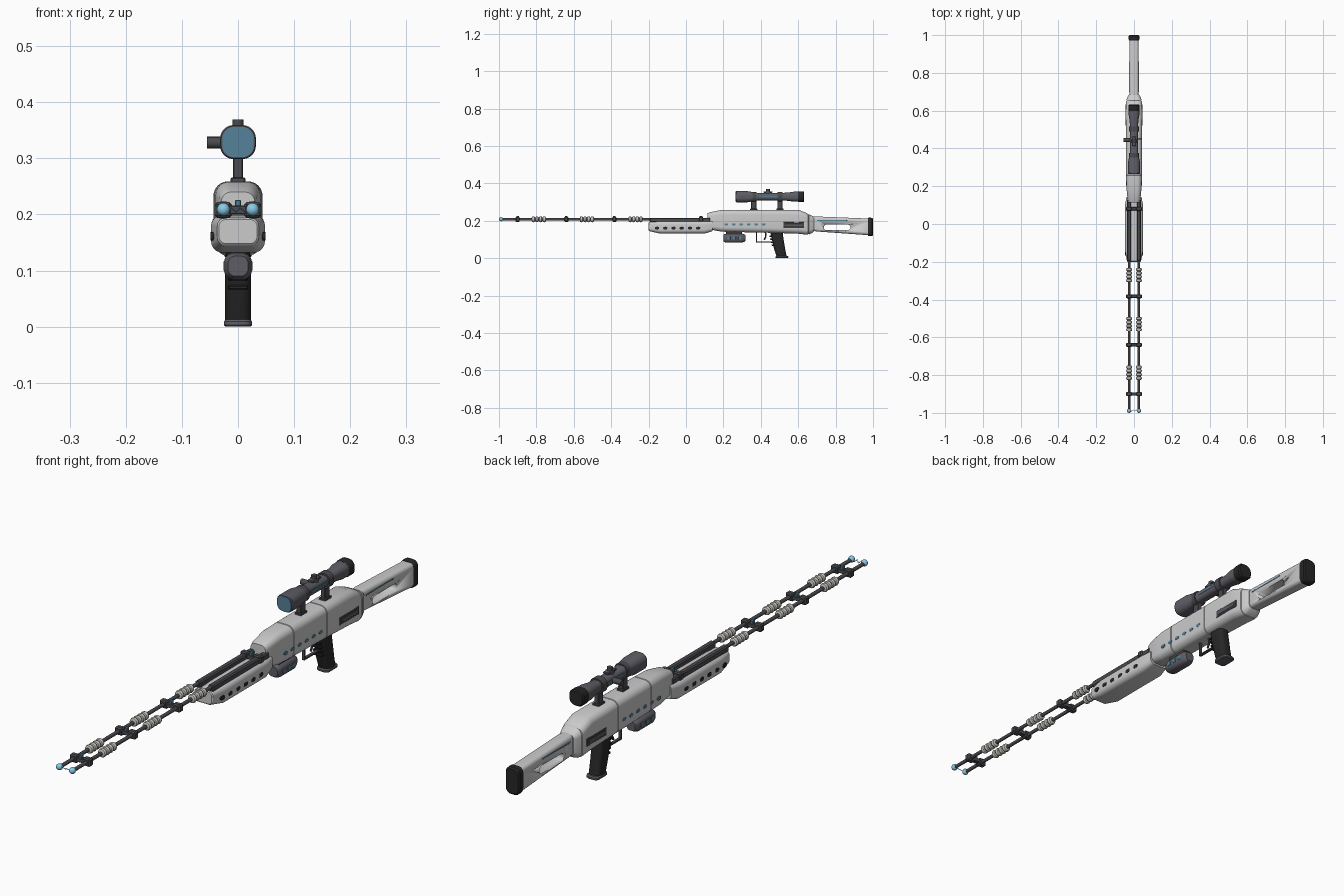
import bpy, bmesh, math
from mathutils import Vector

if "Cube" in bpy.data.objects:
    bpy.data.objects.remove(bpy.data.objects["Cube"])


def mat(name, r, g, b):
    m = bpy.data.materials.new(name)
    m.diffuse_color = (r, g, b, 1)
    m.use_nodes = True
    m.node_tree.nodes["Principled BSDF"].inputs["Base Color"].default_value = m.diffuse_color
    return m


WHITE = mat("shell", .66, .66, .65)
DARK = mat("dark_metal", .07, .07, .08)
BLACK = mat("rubber", .02, .02, .02)
STEEL = mat("scope_metal", .11, .11, .13)
COIL = mat("coil", .55, .54, .5)
BLUE = mat("blue", .09, .22, .32)
GLOW = mat("glow", .25, .6, .8)


def finish(bm, name, m, angle=32):
    bmesh.ops.recalc_face_normals(bm, faces=bm.faces)
    me = bpy.data.meshes.new(name)
    bm.to_mesh(me)
    bm.free()
    ob = bpy.data.objects.new(name, me)
    bpy.context.collection.objects.link(ob)
    me.materials.append(m)
    bpy.ops.object.select_all(action='DESELECT')
    ob.select_set(True)
    bpy.context.view_layer.objects.active = ob
    bpy.ops.object.shade_smooth_by_angle(angle=math.radians(angle))
    return ob


def loft(name, secs, m, axis='Y', round_=.5, n=5):
    """Rounded-rectangle sections (t, half width, low, high) joined along an axis."""
    bm = bmesh.new()
    rings = []
    for t, hw, lo, hi in secs:
        hh, c = (hi - lo) / 2, (hi + lo) / 2
        r = min(hw, hh) * round_
        ring = []
        for q, (sx, sz) in enumerate([(1, 1), (-1, 1), (-1, -1), (1, -1)]):
            for k in range(n + 1):
                a = math.pi / 2 * (q + k / n)
                x = sx * (hw - r) + r * math.cos(a)
                v = c + sz * (hh - r) + r * math.sin(a)
                ring.append(bm.verts.new((x, t, v) if axis == 'Y' else (x, v, t)))
        rings.append(ring)
    k = len(rings[0])
    for a, b in zip(rings, rings[1:]):
        for i in range(k):
            bm.faces.new((a[i], a[(i + 1) % k], b[(i + 1) % k], b[i]))
    bm.faces.new(rings[0])
    bm.faces.new(rings[-1])
    return finish(bm, name, m)


def box(name, x, y, z, m, bevel=.002):
    bm = bmesh.new()
    bmesh.ops.create_cube(bm, size=1)
    for v in bm.verts:
        v.co = [(p[0] + p[1]) / 2 + c * (p[1] - p[0]) for c, p in zip(v.co, (x, y, z))]
    if bevel:
        bmesh.ops.bevel(bm, geom=bm.edges[:], offset=bevel, segments=1, affect='EDGES')
    return finish(bm, name, m)


def rod(name, p, q, r, m, n=16):
    p, q = Vector(p), Vector(q)
    bm = bmesh.new()
    bmesh.ops.create_cone(bm, cap_ends=True, segments=n, radius1=r, radius2=r, depth=(q - p).length)
    bm.transform((q - p).to_track_quat('Z', 'Y').to_matrix().to_4x4())
    bmesh.ops.translate(bm, vec=(p + q) / 2, verts=bm.verts)
    return finish(bm, name, m)


def slot(name, y, z, ly, r, x0, x1, m):
    """Capsule-shaped plug running sideways."""
    ob = rod(name, (x0, 0, 0), (x1, 0, 0), r, m, 20)
    for v in ob.data.vertices:
        v.co.y += y + (ly if v.co.y > 0 else -ly)
        v.co.z += z
    return ob


def groove(y, hw, lo, hi, d=.0025, w=.004):
    g = (hw - d, lo + d, hi - d)
    return [(y - w / 2, hw, lo, hi), (y - w / 4, *g), (y + w / 4, *g), (y + w / 2, hw, lo, hi)]


# Receiver with panel seams
loft("receiver", [(.115, .03, .16, .24), (.13, .034, .153, .246), (.19, .040, .142, .258)]
     + groove(.26, .042, .14, .259) + groove(.45, .043, .136, .259)
     + [(.60, .044, .131, .259), (.645, .042, .126, .242)] + groove(.655, .040, .127, .236)
     + [(.675, .034, .135, .226), (.685, .027, .145, .222)], WHITE, round_=.6, n=6)

# Stock with a lightening slot, and butt pad
stock = loft("stock", [(.675, .022, .147, .222), (.70, .025, .143, .223), (.98, .025, .123, .212)],
             WHITE, round_=.55)
cut = slot("stock_cutter", .808, .165, .056, .015, -.1, .1, WHITE)
mod = stock.modifiers.new("slot", 'BOOLEAN')
mod.object, mod.solver = cut, 'EXACT'
bpy.context.view_layer.objects.active = stock
bpy.ops.object.modifier_apply(modifier="slot")
bpy.data.objects.remove(cut)
loft("butt_pad", [(.972, .026, .121, .214), (.978, .028, .118, .217), (.995, .028, .118, .216),
                  (1.0, .024, .123, .211)], BLACK, round_=.7)

# Fore-end
loft("fore_end", [(-.2, .034, .148, .191), (-.197, .037, .145, .194), (-.14, .048, .132, .199),
                  (.10, .048, .132, .2), (.142, .040, .145, .2)], WHITE, round_=.6, n=6)
for s in (-1, 1):
    for i in range(6):
        slot("fore_end_vent", -.155 + i * .044, .161, .004, .0075, s * .04, s * .0486, BLACK)
    for i in range(6):
        y = .215 + i * .04
        slot("receiver_lamp", y, .181, .004, .006, s * .034, s * .0436, BLUE)
    xs = sorted((s * .03, s * .0452))
    box("ejection_window", xs, (.52, .632), (.164, .193), DARK)
    box("window_bolt", sorted((s * .03, s * .0462)), (.53, .622), (.171, .186), STEEL)
    box("stock_strip", sorted((s * .018, s * .0258)), (.70, .86), (.199, .204), BLUE, .0008)

# Twin rails with coils and glowing tips
    x = s * .026
    rod("rail", (x, -.985, .208), (x, .15, .208), .0065, DARK)
    box("rail_sleeve", (x - .011, x + .011), (-.195, .13), (.193, .216), DARK, .004)
    bm = bmesh.new()
    bmesh.ops.create_uvsphere(bm, u_segments=20, v_segments=12, radius=.0115)
    bmesh.ops.translate(bm, vec=(x, -.9885, .209), verts=bm.verts)
    finish(bm, "rail_tip", GLOW, 60)
    for y0 in (-.787, -.53, -.27):
        rod("coil_core", (x, y0 - .036, .208), (x, y0 + .036, .208), .010, DARK)
        for i in range(4):
            y = y0 + (i - 1.5) * .0195
            prof = [(-.0085, .010), (-.006, .0142), (0, .016), (.006, .0142), (.0085, .010)]
            loft("coil_ring", [(y + d, r, .208 - r, .208 + r) for d, r in prof],
                 COIL, round_=1, n=4).location.x = x

# Rail spacers
for y in (-.9, -.64, -.383, .08):
    box("rail_spacer", (-.0415, .0415), (y - .009, y + .009), (.2, .216), DARK)
    for s in (-1, 1):
        box("spacer_clamp", (s * .026 - .015, s * .026 + .015), (y - .011, y + .011),
            (.194, .222), DARK, .004)
    box("spacer_light", (-.005, .005), (y - .007, y + .007), (.212, .226), BLUE, .001)

# Spark between the tips
pts = [(-.02, 0, 0), (-.012, -.004, .004), (-.004, .004, -.004), (.004, -.004, .004),
       (.012, .004, -.003), (.02, 0, 0)]
pts = [(a, -.988 + b, .208 + c) for a, b, c in pts]
for p, q in zip(pts, pts[1:]):
    rod("spark", p, q, .0012, GLOW, 6)

# Scope: (y, radius)
prof = [(.267, .030), (.27, .032), (.325, .032), (.385, .021), (.50, .021), (.545, .023),
        (.575, .028), (.60, .028)]
loft("scope_body", [(y, r, .329 - r * .95, .329 + r * .95) for y, r in prof], STEEL, round_=.8, n=6)
loft("scope_lens", [(.2645, .028, .302, .356), (.275, .028, .302, .356)], BLUE, round_=.8, n=6)
loft("scope_eyecup", [(.598, .028, .302, .356), (.604, .030, .3, .358), (.628, .030, .3, .358),
                      (.632, .026, .304, .354)], BLACK, round_=.8, n=6)
rod("top_turret_base", (0, .438, .34), (0, .438, .356), .015, STEEL)
box("top_turret", (-.011, .011), (.414, .462), (.35, .358), STEEL)
rod("top_turret_cap", (0, .438, .35), (0, .438, .369), .010, DARK)
rod("side_turret", (0, .444, .328), (-.055, .444, .328), .0105, DARK)
for s in (-1, 1):
    box("scope_light", sorted((s * .015, s * .0218)), (.39, .49), (.326, .334), BLUE, .001)
for y in (.362, .502):
    box("scope_post", (-.009, .009), (y - .014, y + .014), (.25, .312), DARK)
    box("scope_foot", (-.013, .013), (y - .019, y + .019), (.25, .266), DARK)
    loft("scope_clamp", [(y - .013, .026, .302, .355), (y + .013, .026, .302, .355)],
         DARK, round_=.8, n=6)

# Grip
loft("grip", [(.15, .021, .448, .515), (.10, .023, .459, .522), (.05, .023, .471, .53),
              (.01, .023, .484, .538)], BLACK, 'Z', .7)
loft("grip_base", [(0, .022, .482, .544), (.003, .025, .479, .547), (.009, .025, .479, .547),
                   (.013, .022, .482, .544)], STEEL, 'Z', .6)
for i in range(4):
    z = .118 - i * .016
    y = .4545 + (.10 - z) * .235
    box("grip_ridge", (-.018, .018), (y - .004, y + .02), (z - .004, z + .004), BLACK)

# Trigger and guard
box("guard_front", (-.006, .006), (.374, .38), (.083, .145), DARK, .001)
box("guard_bottom", (-.006, .006), (.374, .466), (.083, .089), DARK, .001)
rod("trigger_upper", (0, .424, .14), (0, .428, .118), .004, DARK, 8)
rod("trigger_lower", (0, .428, .118), (0, .418, .098), .004, DARK, 8)

# Power cell under the receiver
loft("power_cell", [(.2, .018, .09, .126), (.206, .021, .086, .129), (.218, .025, .083, .132),
                    (.298, .025, .083, .132), (.31, .021, .087, .129), (.317, .017, .091, .125)],
     STEEL, round_=.75)
box("power_cell_mount", (-.014, .014), (.215, .3), (.12, .148), DARK)
for s in (-1, 1):
    for i in range(3):
        y = .229 + i * .029
        box("power_cell_light", sorted((s * .018, s * .0262)), (y - .008, y + .008),
            (.1, .116), BLUE, .001)
